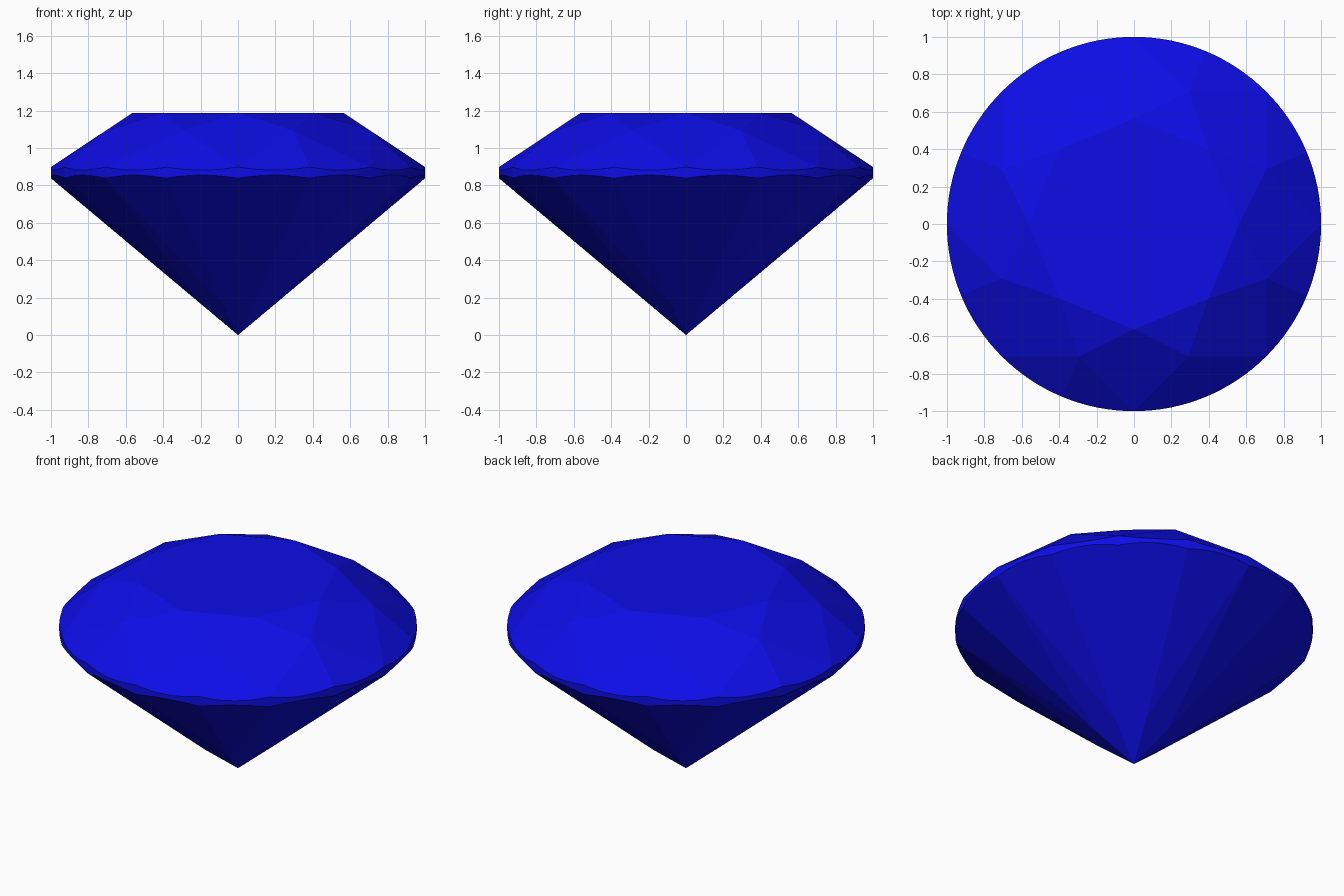
import bpy, bmesh
from math import sin, cos, pi, radians

if "Cube" in bpy.data.objects:
    bpy.data.objects.remove(bpy.data.objects["Cube"])

TABLE_R, TABLE_Z = 0.563, 1.188      # flat octagonal top
KITE_R = 0.765                       # side corners of the crown kites
GIRDLE_TOP, GIRDLE_LOW = 0.898, 0.838
PAV_R = 0.22                         # side corners of the pavilion kites
SEGS = 128                           # girdle roundness (multiple of 16)
H = pi / 8                           # half of one eighth


def polar(r, a, z):
    return (r * cos(a), r * sin(a), z)


# heights of the kite corners, lying on the main facet planes
kite_z = TABLE_Z - (TABLE_Z - GIRDLE_TOP) / (1 - TABLE_R) * (KITE_R * cos(H) - TABLE_R)
pav_z = GIRDLE_LOW * PAV_R * cos(H)


def scallop(base, r, z, a):
    """Height where a half facet meets the round girdle at angle a."""
    off = (a % H) - H / 2
    slope = (z - base) / ((1 - r) * cos(H / 2))
    return base + slope * (cos(H / 2) - cos(off))


points = [(0, 0, 0)]
for i in range(8):
    a = i * 2 * H
    points += [polar(TABLE_R, a, TABLE_Z),
               polar(KITE_R, a + H, kite_z),
               polar(PAV_R, a + H, pav_z)]
for i in range(SEGS):
    a = 2 * pi * i / SEGS
    points += [polar(1, a, scallop(GIRDLE_TOP, KITE_R, kite_z, a)),
               polar(1, a, scallop(GIRDLE_LOW, PAV_R, pav_z, a))]

# the cut stone is the convex hull of its corners, with flat facets merged
bm = bmesh.new()
for p in points:
    bm.verts.new(p)
bmesh.ops.convex_hull(bm, input=bm.verts[:])
bmesh.ops.dissolve_limit(bm, angle_limit=radians(0.3), verts=bm.verts[:], edges=bm.edges[:])
bmesh.ops.recalc_face_normals(bm, faces=bm.faces[:])
mesh = bpy.data.meshes.new("brilliant_gem")
bm.to_mesh(mesh)
bm.free()

gem = bpy.data.objects.new("brilliant_gem", mesh)
bpy.context.collection.objects.link(gem)
mat = bpy.data.materials.new("blue_stone")
mat.diffuse_color = (0.004, 0.004, 0.8, 1)
mat.use_nodes = True
mat.node_tree.nodes["Principled BSDF"].inputs["Base Color"].default_value = mat.diffuse_color
mesh.materials.append(mat)
